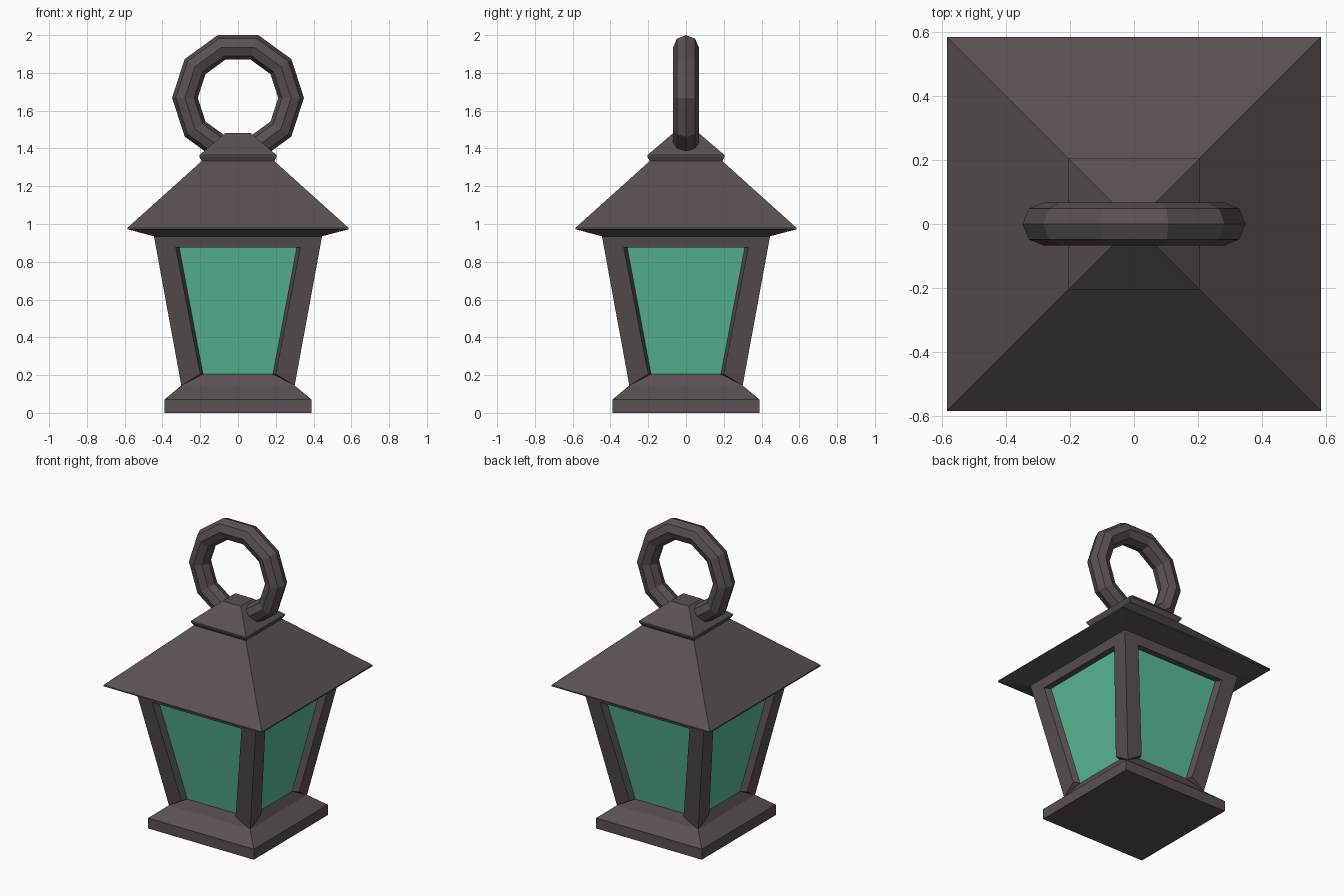
import bpy, bmesh
from math import pi
from mathutils import Matrix

if "Cube" in bpy.data.objects:
    bpy.data.objects.remove(bpy.data.objects["Cube"])


def material(name, rgb):
    m = bpy.data.materials.new(name)
    m.diffuse_color = (*rgb, 1)
    m.use_nodes = True
    m.node_tree.nodes["Principled BSDF"].inputs["Base Color"].default_value = m.diffuse_color
    return m


iron = material("dark_iron", (0.1, 0.08, 0.083))
green = material("green_glass", (0.1, 0.5, 0.3))


def finish(name, bm, mat):
    bmesh.ops.remove_doubles(bm, verts=bm.verts, dist=1e-4)
    bmesh.ops.recalc_face_normals(bm, faces=bm.faces)
    me = bpy.data.meshes.new(name)
    bm.to_mesh(me)
    bm.free()
    me.materials.append(mat)
    ob = bpy.data.objects.new(name, me)
    bpy.context.collection.objects.link(ob)
    return ob


def square_stack(name, levels):
    """Closed solid through square sections given as (half width, z)."""
    bm = bmesh.new()
    rings = [[bm.verts.new((sx * h, sy * h, z))
              for sx, sy in ((-1, -1), (1, -1), (1, 1), (-1, 1))]
             for h, z in levels]
    for a, b in zip(rings, rings[1:]):
        for i in range(4):
            j = (i + 1) % 4
            bm.faces.new((a[i], a[j], b[j], b[i]))
    bm.faces.new(rings[0][::-1])
    bm.faces.new(rings[-1])
    return finish(name, bm, iron)


def four_sides(name, polys, mat, caps=()):
    """Front-side polygons repeated around z."""
    bm = bmesh.new()
    for k in range(4):
        rot = Matrix.Rotation(k * pi / 2, 3, 'Z')
        for poly in polys:
            bm.faces.new([bm.verts.new(rot @ Matrix.Identity(3) @ v) for v in poly])
    return finish(name, bm, mat)


def pt(x, y, z):
    from mathutils import Vector
    return Vector((x, -y, z))


# Stepped base, roof and roof cap
square_stack("base", [(0.39, 0), (0.39, 0.07), (0.30, 0.145)])
square_stack("roof", [(0.445, 0.935), (0.585, 0.972), (0.585, 0.98), (0.19, 1.335)])
square_stack("roof_cap", [(0.19, 1.33), (0.205, 1.357), (0.205, 1.364), (0.067, 1.482)])

# Flared window frame: posts, top rail, sloping sill and reveals
polys = []
for s in (-1, 1):
    a, b = pt(s * 0.30, 0.30, 0.145), pt(s * 0.445, 0.445, 0.935)
    p, t = pt(s * 0.20, 0.311, 0.205), pt(s * 0.33, 0.434, 0.875)
    q, g = pt(s * 0.185, 0.270, 0.205), pt(s * 0.311, 0.394, 0.875)
    polys += [(a, b, t, p), (p, t, g, q), (a, p, q)]


def across(v, w):
    mir = lambda u: pt(-u.x, -u.y, u.z)
    return (v, w, mir(w), mir(v))


polys += [across(a, q), across(b, t), across(t, g)]
four_sides("window_frame", polys, iron)

# Glass panes
four_sides("glass_panes", [across(q, g)], green)

# Hanging ring
bpy.ops.mesh.primitive_torus_add(major_segments=10, minor_segments=8,
                                 major_radius=0.281, minor_radius=0.068,
                                 location=(0, 0, 1.668), rotation=(pi / 2, 0, 0))
ring = bpy.context.object
ring.name = "hanging_ring"
ring.data.materials.append(iron)
for f in ring.data.polygons:
    f.use_smooth = False
